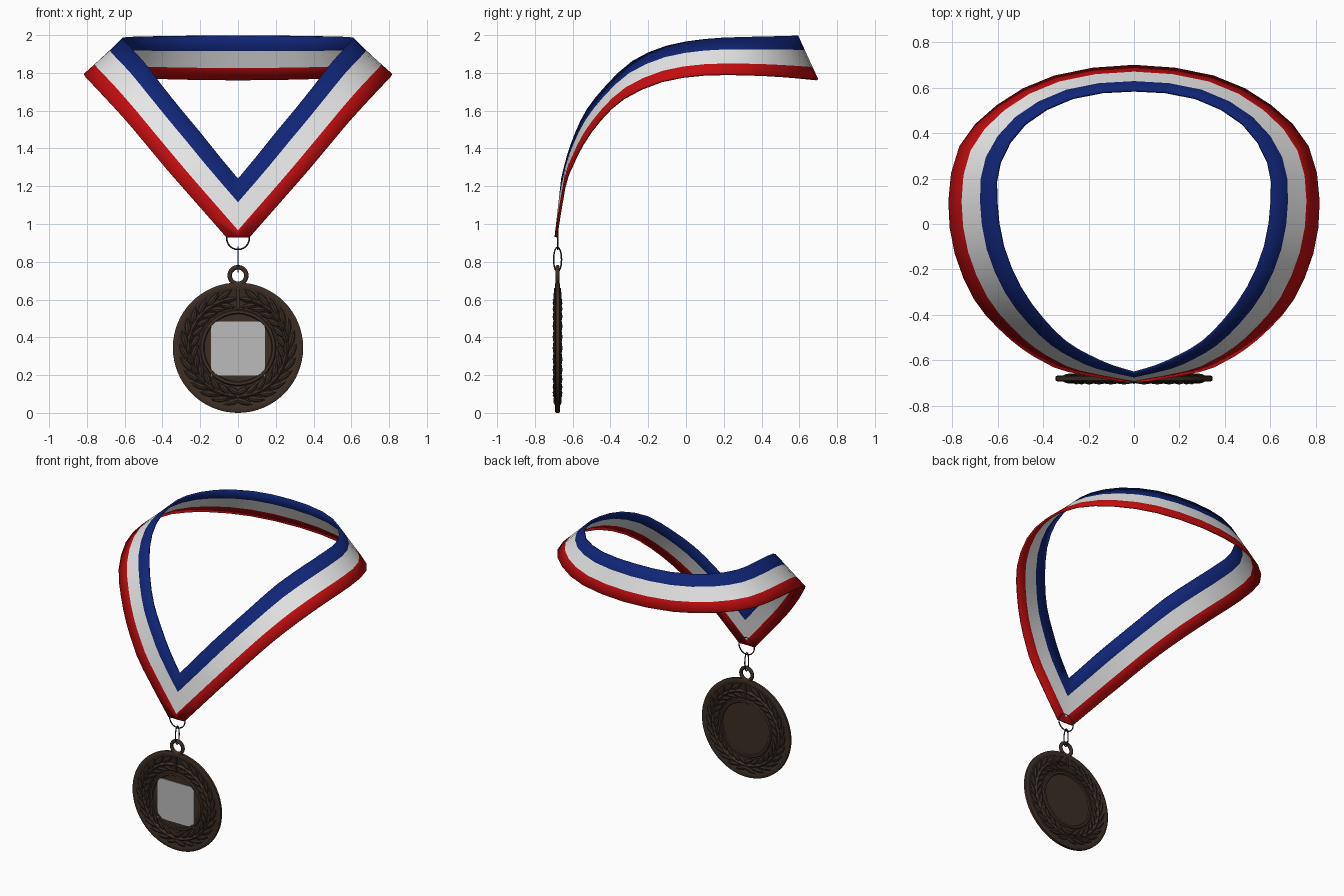
import bpy, bmesh, math
from mathutils import Vector

if "Cube" in bpy.data.objects:
    bpy.data.objects.remove(bpy.data.objects["Cube"])

def mat(name, c):
    m = bpy.data.materials.new(name)
    m.diffuse_color = (*c, 1)
    m.use_nodes = True
    m.node_tree.nodes["Principled BSDF"].inputs["Base Color"].default_value = m.diffuse_color
    return m

BLUE = mat("navy blue", (0.005, 0.018, 0.18))
WHITE = mat("ribbon white", (0.8, 0.8, 0.8))
RED = mat("ribbon red", (0.55, 0.004, 0.005))
BRONZE = mat("dark bronze", (0.045, 0.027, 0.018))
GREY = mat("plate grey", (0.5, 0.5, 0.5))
STEEL = mat("dark wire", (0.03, 0.027, 0.024))

def finish(name, bm, mats, angle=35):
    me = bpy.data.meshes.new(name)
    bm.to_mesh(me)
    bm.free()
    ob = bpy.data.objects.new(name, me)
    bpy.context.collection.objects.link(ob)
    for m in mats:
        me.materials.append(m)
    bpy.ops.object.select_all(action='DESELECT')
    ob.select_set(True)
    bpy.context.view_layer.objects.active = ob
    bpy.ops.object.shade_smooth_by_angle(angle=math.radians(angle))
    return ob

def box(name, size, loc, m):
    bm = bmesh.new()
    bmesh.ops.create_cube(bm, size=1)
    for v in bm.verts:
        v.co = Vector(a * b + c for a, b, c in zip(v.co, size, loc))
    return finish(name, bm, [m])

def ring(name, center, ra, rb, wire, plane, m, n=40, k=10):
    """Elliptical wire ring; half width ra, half height rb, lying in xz or yz."""
    bm = bmesh.new()
    grid = []
    for i in range(n):
        a = 2 * math.pi * i / n
        row = []
        for j in range(k):
            b = 2 * math.pi * j / k
            h = (ra + wire * math.cos(b)) * math.cos(a)
            z = (rb + wire * math.cos(b)) * math.sin(a)
            d = wire * math.sin(b)
            p = (h, d, z) if plane == "xz" else (d, h, z)
            row.append(bm.verts.new(Vector(center) + Vector(p)))
        grid.append(row)
    for i in range(n):
        for j in range(k):
            bm.faces.new((grid[i][j], grid[i][(j + 1) % k],
                          grid[(i + 1) % n][(j + 1) % k], grid[(i + 1) % n][j]))
    bmesh.ops.recalc_face_normals(bm, faces=bm.faces)
    return finish(name, bm, [m], 60)

# Ribbon: right half as pairs of inner (blue) and outer (red) edge points
half = [
    ((0, -.655, 1.24), (0, -.698, .86)),
    ((.10, -.625, 1.36), (.29, -.645, 1.19)),
    ((.20, -.58, 1.485), (.39, -.605, 1.305)),
    ((.30, -.52, 1.605), (.49, -.545, 1.425)),
    ((.40, -.42, 1.73), (.595, -.455, 1.55)),
    ((.50, -.28, 1.86), (.70, -.33, 1.665)),
    ((.575, -.10, 1.94), (.785, -.13, 1.755)),
    ((.605, .10, 1.975), (.813, .10, 1.79)),
    ((.59, .27, 1.985), (.765, .34, 1.79)),
    ((.48, .44, 1.99), (.60, .52, 1.78)),
    ((.27, .555, 1.994), (.35, .648, 1.768)),
    ((0, .588, 1.996), (0, .695, 1.763)),
]

def smooth_path(pts):
    out = []
    p = [2 * pts[0] - pts[1]] + pts + [Vector((-pts[-2].x, pts[-2].y, pts[-2].z))]
    for i in range(1, len(p) - 2):
        a, b, c, d = p[i - 1:i + 3]
        for t in (0, .5):
            out.append(.5 * (2 * b + (c - a) * t + (2 * a - 5 * b + 4 * c - d) * t * t
                             + (3 * b - a - 3 * c + d) * t ** 3))
    return out + [pts[-1]]

inner = smooth_path([Vector(h[0]) for h in half])
outer = smooth_path([Vector(h[1]) for h in half])
flip = lambda v: Vector((-v.x, v.y, v.z))
inner += [flip(v) for v in inner[-2:0:-1]]
outer += [flip(v) for v in outer[-2:0:-1]]
bm = bmesh.new()
rows = [[bm.verts.new(a.lerp(b, t)) for t in (0, .33, .72, 1)] for a, b in zip(inner, outer)]
for i in range(len(rows)):
    r, s = rows[i], rows[(i + 1) % len(rows)]
    for j in range(3):
        bm.faces.new((r[j], r[j + 1], s[j + 1], s[j])).material_index = j
bmesh.ops.recalc_face_normals(bm, faces=bm.faces)
# trim the point of the V flat
bmesh.ops.bisect_plane(bm, geom=bm.verts[:] + bm.edges[:] + bm.faces[:],
                       plane_co=(0, 0, .93), plane_no=(0, 0, -1), clear_outer=True)
ribbon = finish("ribbon", bm, [BLUE, WHITE, RED])
mod = ribbon.modifiers.new("thickness", 'SOLIDIFY')
mod.thickness = .012
mod.offset = 0

# Wire rings between ribbon and medal
MY, MZ = -.68, .345
ring("ribbon_ring", (0, MY, .925), .06, .06, .004, "xz", STEEL)
ring("connecting_link", (0, MY, .812), .021, .064, .004, "yz", STEEL)
ring("medal_eyelet", (0, MY, .727), .044, .044, .012, "xz", BRONZE)

# Medal disc turned around the y axis, with raised inner ring and rim
prof = [(.178, .012), (.183, .019), (.197, .019), (.203, .010),
        (.312, .010), (.318, .013), (.338, .013), (.345, .009)]
prof = [(r, -h) for r, h in prof] + [(r, h) for r, h in reversed(prof)]
bm = bmesh.new()
N = 64
loops = [[bm.verts.new((r * math.cos(2 * math.pi * i / N), MY + h,
                        MZ + r * math.sin(2 * math.pi * i / N))) for i in range(N)]
         for r, h in prof]
for a, b in zip(loops, loops[1:]):
    for i in range(N):
        k = (i + 1) % N
        bm.faces.new((a[i], a[k], b[k], b[i]))
bm.faces.new(loops[0])
bm.faces.new(loops[-1])
bmesh.ops.recalc_face_normals(bm, faces=bm.faces)
finish("medal_disc", bm, [BRONZE])

# Laurel wreath: ridged leaves on both faces, two branches rising from the bottom
bm = bmesh.new()

def leaf(ang, r, tilt, length, width, top, sx, sy):
    c = Vector((math.cos(ang), math.sin(ang))) * r
    d = Vector((math.cos(ang + math.pi / 2 + tilt), math.sin(ang + math.pi / 2 + tilt)))
    n = Vector((-d.y, d.x))
    grid = []
    for s, w in ((-.5, .1), (-.3, .75), (-.05, 1), (.25, .7), (.5, .04)):
        row = []
        for k, h in ((-1, .008), (-.75, .017), (0, top), (.75, .017), (1, .008)):
            q = c + d * s * length + n * k * w * width
            hh = .008 + (h - .008) * (.45 + .55 * w)
            row.append(bm.verts.new((sx * q.x, MY + sy * hh, MZ + q.y)))
        grid.append(row)
    for a, b in zip(grid, grid[1:]):
        for j in range(4):
            f = (a[j], a[j + 1], b[j + 1], b[j])
            bm.faces.new(f if sx * sy < 0 else f[::-1])

STEPS = 13
for sx in (-1, 1):
    for sy in (-1, 1):
        for i in range(STEPS):
            a = math.radians(-84 + 160 * i / (STEPS - 1))
            leaf(a, .228, .42, .088, .017, .022, sx, sy)
            leaf(a, .288, -.42, .098, .018, .022, sx, sy)
            leaf(a + .08, .258, 0, .085, .016, .026, sx, sy)
finish("laurel_wreath", bm, [BRONZE], 30)

# Small tie at the top of the wreath, and the square plate in the centre
box("wreath_tie", (.014, .036, .11), (0, MY, .605), BRONZE)
box("centre_plate", (.285, .005, .285), (0, MY - .0145, .34), GREY)
